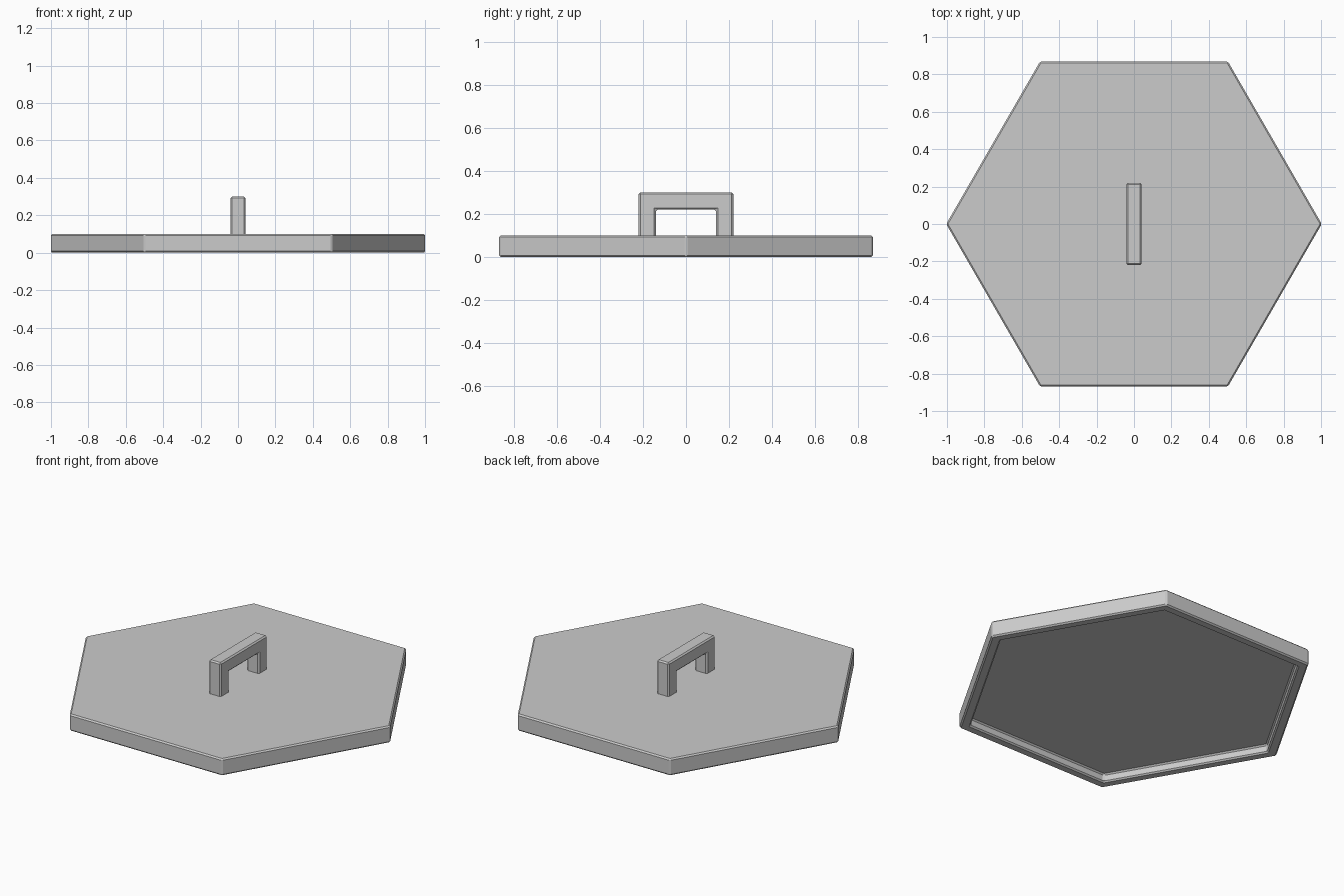
import bpy, bmesh
from math import cos, sin, pi

if "Cube" in bpy.data.objects:
    bpy.data.objects.remove(bpy.data.objects["Cube"])


def hex_ring(bm, radius, z):
    return [bm.verts.new((radius * cos(i * pi / 3), radius * sin(i * pi / 3), z)) for i in range(6)]


def finish(name, bm, bevel):
    bmesh.ops.recalc_face_normals(bm, faces=bm.faces)
    me = bpy.data.meshes.new(name)
    bm.to_mesh(me)
    bm.free()
    ob = bpy.data.objects.new(name, me)
    bpy.context.collection.objects.link(ob)
    # narrow chamfer on every edge
    mod = ob.modifiers.new("chamfer", 'BEVEL')
    mod.width = bevel
    mod.segments = 1
    mod.limit_method = 'ANGLE'
    return ob


# Hexagonal lid: top, outer wall, bottom rim, recess wall and recess ceiling
bm = bmesh.new()
rings = [hex_ring(bm, r, z) for r, z in ((1.004, 0.10), (1.004, 0.0), (0.94, 0.0), (0.94, 0.05))]
for a, b in zip(rings, rings[1:]):
    for i in range(6):
        j = (i + 1) % 6
        bm.faces.new((a[i], a[j], b[j], b[i]))
bm.faces.new(rings[0])
bm.faces.new(rings[-1])
finish("lid", bm, 0.008)

# Squared arch handle, extruded from its side profile and sunk slightly into the lid
profile = [(-0.22, 0.085), (-0.22, 0.30), (0.22, 0.30), (0.22, 0.085),
           (0.14, 0.085), (0.14, 0.22), (-0.14, 0.22), (-0.14, 0.085)]
bm = bmesh.new()
face = bm.faces.new([bm.verts.new((-0.04, y, z)) for y, z in profile])
ext = bmesh.ops.extrude_face_region(bm, geom=[face])
bmesh.ops.translate(bm, vec=(0.08, 0, 0),
                    verts=[g for g in ext["geom"] if isinstance(g, bmesh.types.BMVert)])
finish("handle", bm, 0.008)
